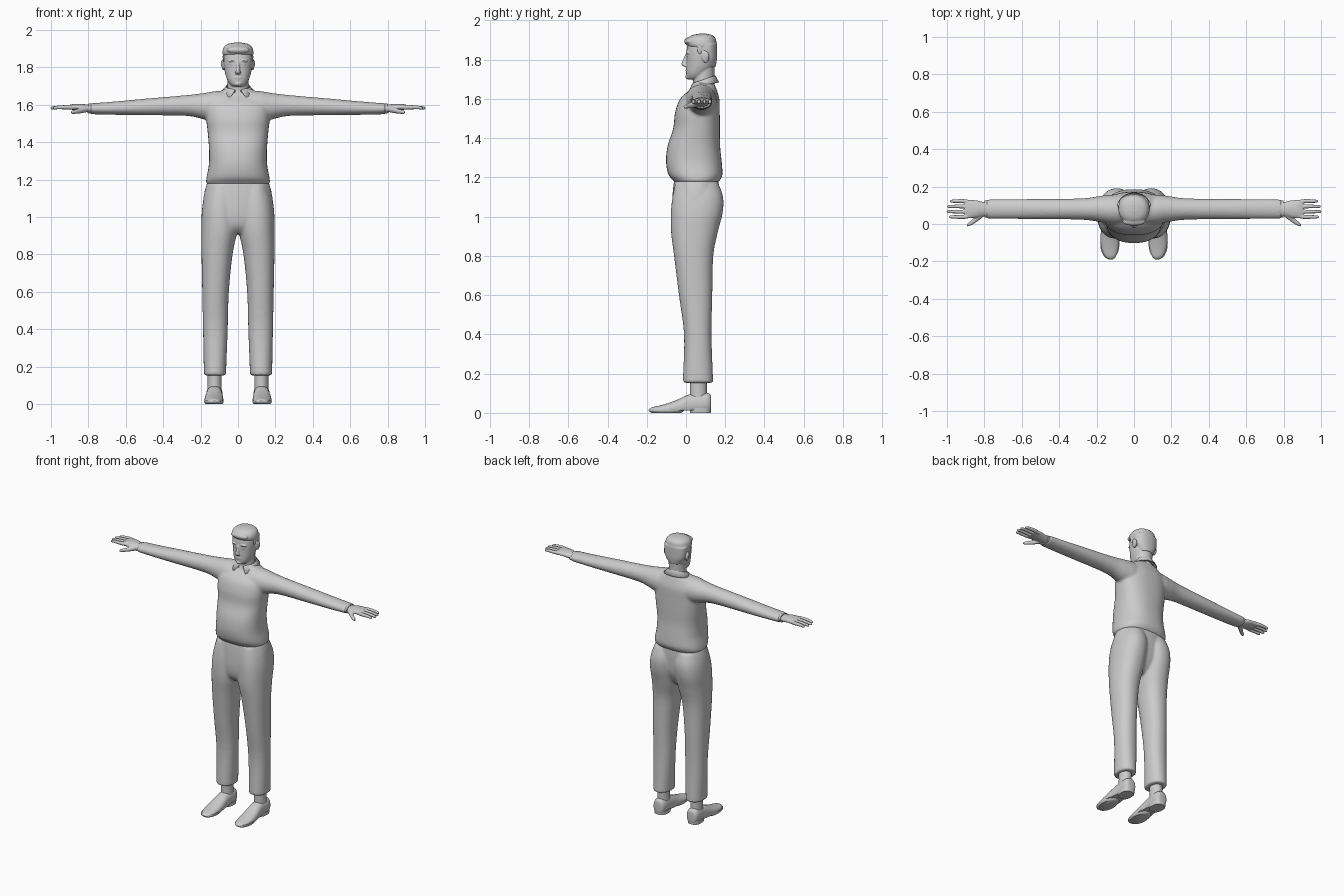
import bpy, bmesh, math
from mathutils import Matrix, Vector

AXES = {'z': (1, 2, 0), 'x': (0, 1, 2), 'y': (1, 0, 2)}  # slots of x, y, z in (t, a, b)


def loft(bm, rings, axis='z', n=36, p=2.0, steps=4, mirror=False, floor=None):
    """Smooth tube through rings (t, a, b, radius_a, radius_b), capped at both ends."""
    pts = [Vector(r) for r in rings]
    fine = []
    for i in range(len(pts) - 1):
        p0, p1, p2, p3 = pts[max(i - 1, 0)], pts[i], pts[i + 1], pts[min(i + 2, len(pts) - 1)]
        for s in range(steps):
            u = s / steps
            fine.append(0.5 * (2 * p1 + (p2 - p0) * u + (2 * p0 - 5 * p1 + 4 * p2 - p3) * u * u
                               + (3 * p1 - p0 - 3 * p2 + p3) * u ** 3))
    fine.append(pts[-1])
    for side in ((1, -1) if mirror else (1,)):
        loops = []
        for t, a, b, ra, rb in fine:
            loop = []
            for k in range(n):
                c, s = math.cos(2 * math.pi * k / n), math.sin(2 * math.pi * k / n)
                q = (t, a + ra * math.copysign(abs(c) ** (2 / p), c),
                     b + rb * math.copysign(abs(s) ** (2 / p), s))
                if axis == 'z':
                    x, y, z = q[1], q[2], q[0]
                elif axis == 'x':
                    x, y, z = q
                else:
                    x, y, z = q[1], q[0], q[2]
                if floor is not None:
                    z = max(z, floor)
                loop.append(bm.verts.new((side * x, y, z)))
            loops.append(loop)
        for A, B in zip(loops, loops[1:]):
            for k in range(n):
                bm.faces.new((A[k], A[(k + 1) % n], B[(k + 1) % n], B[k]))
        bm.faces.new(loops[0])
        bm.faces.new(loops[-1])


def ball(bm, loc, rad, tilt=0, mirror=False):
    for side in ((1, -1) if mirror else (1,)):
        m = (Matrix.Translation((side * loc[0], loc[1], loc[2])) @ Matrix.Rotation(tilt, 4, 'X')
             @ Matrix.Diagonal((*rad, 1)))
        bmesh.ops.create_uvsphere(bm, u_segments=24, v_segments=16, radius=1, matrix=m)


def finish(name, bm, voxel=None, smooth=3):
    bmesh.ops.recalc_face_normals(bm, faces=bm.faces)
    me = bpy.data.meshes.new(name)
    bm.to_mesh(me)
    bm.free()
    ob = bpy.data.objects.new(name, me)
    bpy.context.collection.objects.link(ob)
    bpy.ops.object.select_all(action='DESELECT')
    ob.select_set(True)
    bpy.context.view_layer.objects.active = ob
    if voxel:
        r = ob.modifiers.new("blend", 'REMESH')
        r.mode, r.voxel_size, r.use_smooth_shade = 'VOXEL', voxel, True
        s = ob.modifiers.new("soften", 'SMOOTH')
        s.factor, s.iterations = 0.5, smooth
    else:
        bpy.ops.object.shade_smooth_by_angle(angle=math.radians(40))
    return ob


# Sweater: torso with belly, blended into both sleeves
bm = bmesh.new()
loft(bm, [(1.175, 0, .053, .163, .113), (1.187, 0, .053, .171, .121), (1.215, 0, .048, .168, .138),
          (1.28, 0, .04, .156, .142), (1.36, 0, .04, .155, .134), (1.45, 0, .054, .162, .119),
          (1.53, 0, .058, .17, .114), (1.60, 0, .07, .165, .1), (1.65, 0, .089, .125, .066),
          (1.68, 0, .09, .08, .053), (1.69, 0, .09, .055, .042)], p=2.4)
loft(bm, [(.06, .075, 1.585, .08, .088), (.12, .077, 1.588, .08, .085), (.18, .08, 1.592, .07, .071),
          (.28, .08, 1.596, .057, .055), (.5, .08, 1.588, .054, .044), (.65, .08, 1.582, .053, .036),
          (.77, .08, 1.579, .051, .03), (.79, .08, 1.579, .051, .03)], 'x', mirror=True)
finish("sweater", bm, .008, 5)

# Trousers: pelvis blended into two legs
bm = bmesh.new()
loft(bm, [(1.19, 0, .053, .163, .113), (1.12, 0, .05, .182, .118), (1.02, 0, .044, .188, .116),
          (.95, 0, .035, .15, .095), (.91, 0, .035, .06, .06)], p=2.3)
loft(bm, [(.153, .123, .061, .06, .077), (.19, .123, .061, .06, .076), (.4, .121, .06, .066, .07),
          (.6, .12, .049, .071, .085), (.8, .112, .039, .083, .1), (.92, .1, .043, .095, .119),
          (1.02, .096, .055, .098, .132), (1.1, .09, .06, .093, .129), (1.17, .085, .055, .075, .11)],
     p=2.2, mirror=True)
finish("trousers", bm, .008, 4)

# Socks
bm = bmesh.new()
loft(bm, [(.06, .125, .063, .038, .044), (.12, .125, .063, .037, .043), (.2, .125, .063, .038, .044)], mirror=True)
finish("socks", bm)

# Shoes: flat-bottomed uppers with raised arch and heel blocks
bm = bmesh.new()
loft(bm, [(.128, .126, .05, .018, .03), (.122, .126, .05, .034, .046), (.095, .126, .05, .043, .053),
          (.04, .126, .045, .043, .053), (0, .127, .038, .045, .05), (-.04, .128, .028, .049, .041),
          (-.09, .129, .02, .05, .03), (-.14, .128, .015, .043, .021), (-.175, .126, .012, .028, .016),
          (-.19, .125, .01, .01, .006)], 'y', p=2.3, mirror=True, floor=.012)
loft(bm, [(0, .126, .073, .042, .053), (.025, .126, .073, .044, .055)], p=2.6, mirror=True)
loft(bm, [(0, .129, -.1, .044, .075), (.009, .129, -.1, .051, .088), (.018, .129, -.1, .051, .087)],
     p=2.1, mirror=True)
finish("shoes", bm)

# Hands: palm, four fingers and thumb
bm = bmesh.new()
loft(bm, [(.76, .08, 1.579, .034, .022), (.80, .08, 1.58, .037, .021), (.84, .08, 1.585, .046, .02),
          (.88, .08, 1.588, .05, .016), (.905, .08, 1.587, .046, .011)], 'x', mirror=True)
for y, tip in ((.038, .987), (.066, 1.0), (.094, .997), (.122, .983)):
    loft(bm, [(.86, .08 + (y - .08) * .8, 1.586, .011, .012), (.91, y, 1.587, .011, .012),
              (.96, y, 1.586, .0095, .01), (tip - .006, y, 1.583, .008, .008),
              (tip + .002, y, 1.582, .004, .004)], 'x', n=14, mirror=True)
loft(bm, [(.80, .06, 1.578, .018, .016), (.835, .034, 1.57, .018, .015), (.865, .01, 1.564, .014, .012),
          (.888, -.004, 1.56, .009, .009), (.893, -.007, 1.56, .004, .004)], 'x', n=16, mirror=True)
finish("hands", bm, .004, 2)

# Shirt cuffs
bm = bmesh.new()
loft(bm, [(.775, .08, 1.579, .045, .027), (.798, .08, 1.579, .045, .027)], 'x', mirror=True)
finish("shirt_cuffs", bm)

# Head: neck, skull, brow, eyes, nose, mouth, ears
bm = bmesh.new()
loft(bm, [(1.62, 0, .092, .06, .058), (1.69, 0, .09, .056, .054), (1.78, 0, .093, .056, .054)])
loft(bm, [(1.698, 0, .036, .022, .022), (1.707, 0, .046, .04, .041), (1.73, 0, .057, .056, .056),
          (1.76, 0, .07, .067, .069), (1.79, 0, .076, .073, .074), (1.83, 0, .077, .077, .075),
          (1.87, 0, .08, .077, .073), (1.905, 0, .081, .064, .058), (1.92, 0, .082, .035, .035)], p=2.15)
loft(bm, [(1.832, 0, .006, .008, .007), (1.80, 0, -.003, .009, .012), (1.78, 0, -.008, .012, .015),
          (1.77, 0, -.005, .016, .014), (1.763, 0, .002, .012, .009)], n=20)
ball(bm, (.031, .012, 1.835), (.022, .013, .007), mirror=True)
ball(bm, (.03, .016, 1.817), (.013, .012, .008), mirror=True)
ball(bm, (0, .004, 1.745), (.022, .007, .005))
ball(bm, (0, .006, 1.735), (.019, .007, .005))
ball(bm, (0, .01, 1.712), (.02, .014, .012))
ball(bm, (.079, .098, 1.815), (.008, .019, .032), .2, True)
ball(bm, (.081, .106, 1.82), (.011, .012, .022), .2, True)
finish("head", bm, .004, 2)

# Hair: cap, nape, sideburns and swept front
bm = bmesh.new()
loft(bm, [(1.866, 0, .084, .08, .073), (1.872, 0, .082, .083, .076), (1.89, 0, .078, .082, .077),
          (1.91, 0, .08, .074, .07), (1.925, 0, .083, .054, .05), (1.932, 0, .085, .02, .02)], p=2.2)
loft(bm, [(1.762, 0, .108, .046, .043), (1.80, 0, .111, .07, .046), (1.84, 0, .105, .08, .053),
          (1.88, 0, .1, .082, .058)], p=2.3)
ball(bm, (0, .014, 1.893), (.062, .023, .02))
ball(bm, (.075, .07, 1.855), (.007, .013, .03), mirror=True)
finish("hair", bm, .004, 3)

# Shirt collar: folded band, open at the front with dropped points
bm = bmesh.new()
N, rows = 40, []
for i in range(N + 1):
    a = math.radians(14 + 332 * i / N)
    f = (1 + math.cos(a)) / 2
    tip = max(0, 1 - min(i, N - i) / 6)
    sx, sy = math.sin(a), -math.cos(a)
    rows.append([bm.verts.new((sx * r + math.copysign(tip * w, sx), .09 + sy * (r - d), z - drop * f - tip * e))
                 for r, d, z, drop, w, e in ((.061, .004, 1.69, .035, 0, 0), (.064, .004, 1.716, .04, 0, 0),
                                             (.086, .01, 1.684, .028, .022, .018))])
for A, B in zip(rows, rows[1:]):
    for k in range(2):
        bm.faces.new((A[k], B[k], B[k + 1], A[k + 1]))
ob = finish("collar", bm)
m = ob.modifiers.new("thickness", 'SOLIDIFY')
m.thickness, m.offset = .006, 0
